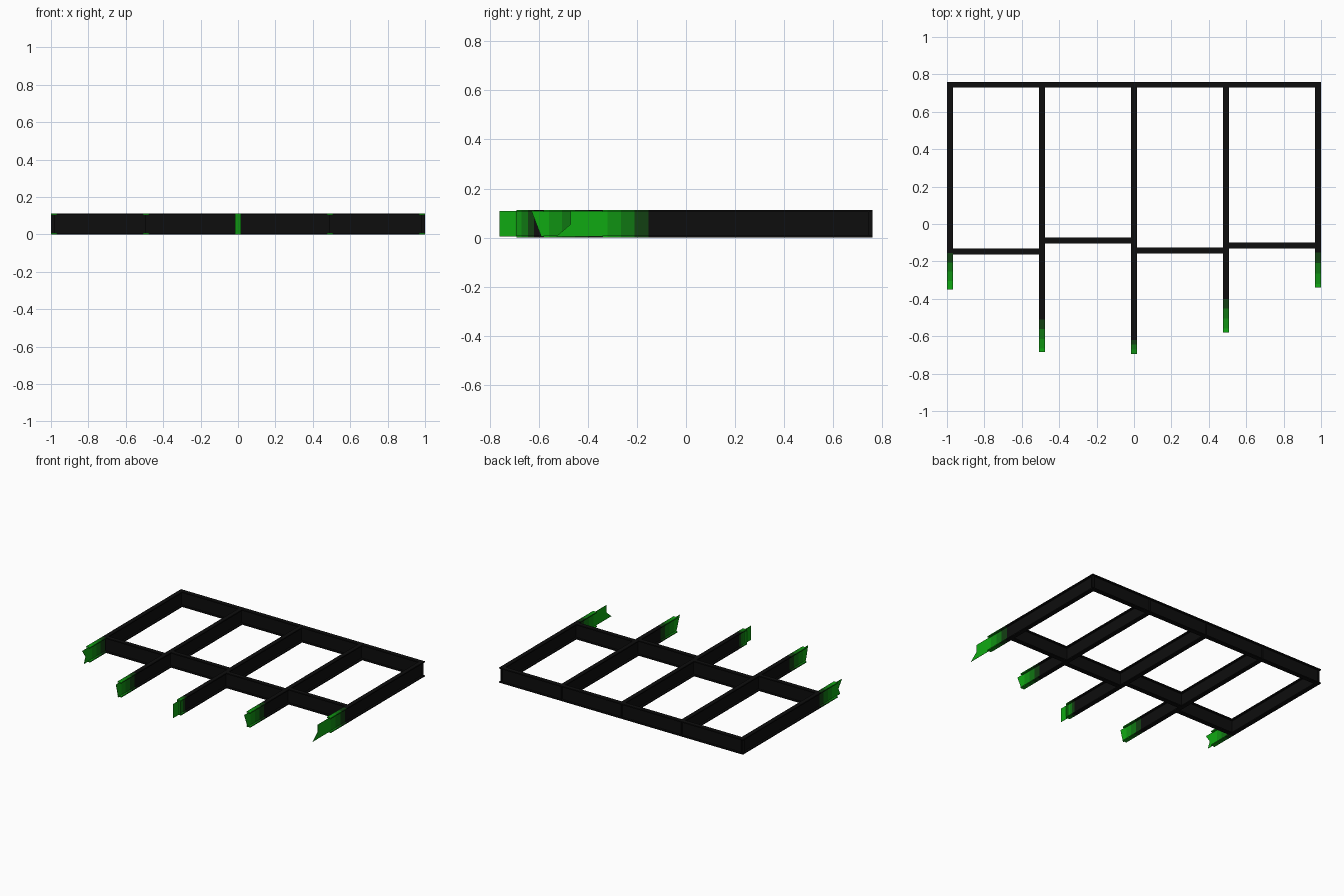
import bpy, bmesh
from mathutils import Vector

cube = bpy.data.objects.get("Cube")
if cube:
    bpy.data.objects.remove(cube)

HEIGHT, WIDTH, FLANGE, WEB = 0.112, 0.031, 0.008, 0.002
REAR, SPACING = 0.745, 0.492


def material(name, color):
    mat = bpy.data.materials.new(name)
    mat.use_nodes = True
    rgba = (*color, 1)
    mat.diffuse_color = rgba
    mat.node_tree.nodes["Principled BSDF"].inputs["Base Color"].default_value = rgba
    return mat


MATS = [
    material("black steel", (0.004, 0.004, 0.004)),
    material("darkest green", (0.006, 0.05, 0.006)),
    material("dark green", (0.005, 0.18, 0.006)),
    material("mid green", (0.005, 0.29, 0.006)),
    material("bright green", (0.005, 0.40, 0.006)),
]


def box(bm, x0, x1, y0, y1, z0, z1):
    verts = bmesh.ops.create_cube(bm, size=1)["verts"]
    for v in verts:
        v.co = Vector((x0 if v.co.x < 0 else x1,
                       y0 if v.co.y < 0 else y1,
                       z0 if v.co.z < 0 else z1))


def flanges(bm, x0, x1, y0, y1):
    box(bm, x0, x1, y0, y1, 0, FLANGE)
    box(bm, x0, x1, y0, y1, HEIGHT - FLANGE, HEIGHT)


def finish(bm, name):
    bmesh.ops.recalc_face_normals(bm, faces=bm.faces)
    mesh = bpy.data.meshes.new(name)
    bm.to_mesh(mesh)
    bm.free()
    for mat in MATS:
        mesh.materials.append(mat)
    obj = bpy.data.objects.new(name, mesh)
    bpy.context.collection.objects.link(obj)


# I-beam running left to right
def cross_beam(name, x0, x1, y):
    bm = bmesh.new()
    flanges(bm, x0, x1, y - WIDTH / 2, y + WIDTH / 2)
    box(bm, x0, x1, y - WEB / 2, y + WEB / 2, FLANGE, HEIGHT - FLANGE)
    finish(bm, name)


# I-beam running front to back, torn web at the front, fading to green
def long_beam(name, x, flange_end, fade, step, tip, end_plate=False):
    bm = bmesh.new()
    back = REAR + WIDTH / 2
    flanges(bm, x - WIDTH / 2, x + WIDTH / 2, flange_end, back)
    low, high = FLANGE / 2, HEIGHT - FLANGE / 2
    outline = [(back, low), (back, high)] + tip
    face = bm.faces.new([bm.verts.new((x - WEB / 2, y, min(max(z, low), high)))
                         for y, z in outline])
    new = bmesh.ops.extrude_face_region(bm, geom=[face])["geom"]
    for v in new:
        if isinstance(v, bmesh.types.BMVert):
            v.co.x += WEB
    if end_plate:
        box(bm, x - WIDTH / 2, x + WIDTH / 2, flange_end - 0.004, flange_end,
            low, high)
    cuts = [fade - step * i for i in range(4)]
    for y in cuts:
        bmesh.ops.bisect_plane(bm, geom=bm.verts[:] + bm.edges[:] + bm.faces[:],
                               plane_co=(0, y, 0), plane_no=(0, 1, 0))
    for f in bm.faces:
        y = f.calc_center_median().y
        f.material_index = sum(y < c for c in cuts)
    finish(bm, name)


T = HEIGHT
long_beam("left_beam", 2 * SPACING, -0.34, -0.153, 0.056,
          [(-0.47, T), (-0.47, 0.055), (-0.53, 0)])
long_beam("left_inner_beam", SPACING, -0.58, -0.40, 0.053,
          [(-0.63, T), (-0.59, 0)])
long_beam("middle_beam", 0, -0.69, -0.62, 0.025,
          [(-0.76, T), (-0.76, 0)], True)
long_beam("right_inner_beam", -SPACING, -0.685, -0.51, 0.052,
          [(-0.727, T), (-0.70, 0)])
long_beam("right_beam", -2 * SPACING, -0.35, -0.155, 0.05,
          [(-0.42, T), (-0.38, 0.05), (-0.40, 0)])

# Rear beam and the staggered braces between long beams
cross_beam("rear_beam", -1, 1, REAR)
for i, y in enumerate((-0.147, -0.088, -0.142, -0.115)):
    start = (i - 2) * SPACING
    cross_beam(f"brace_{i + 1}", start, start + SPACING, y)
